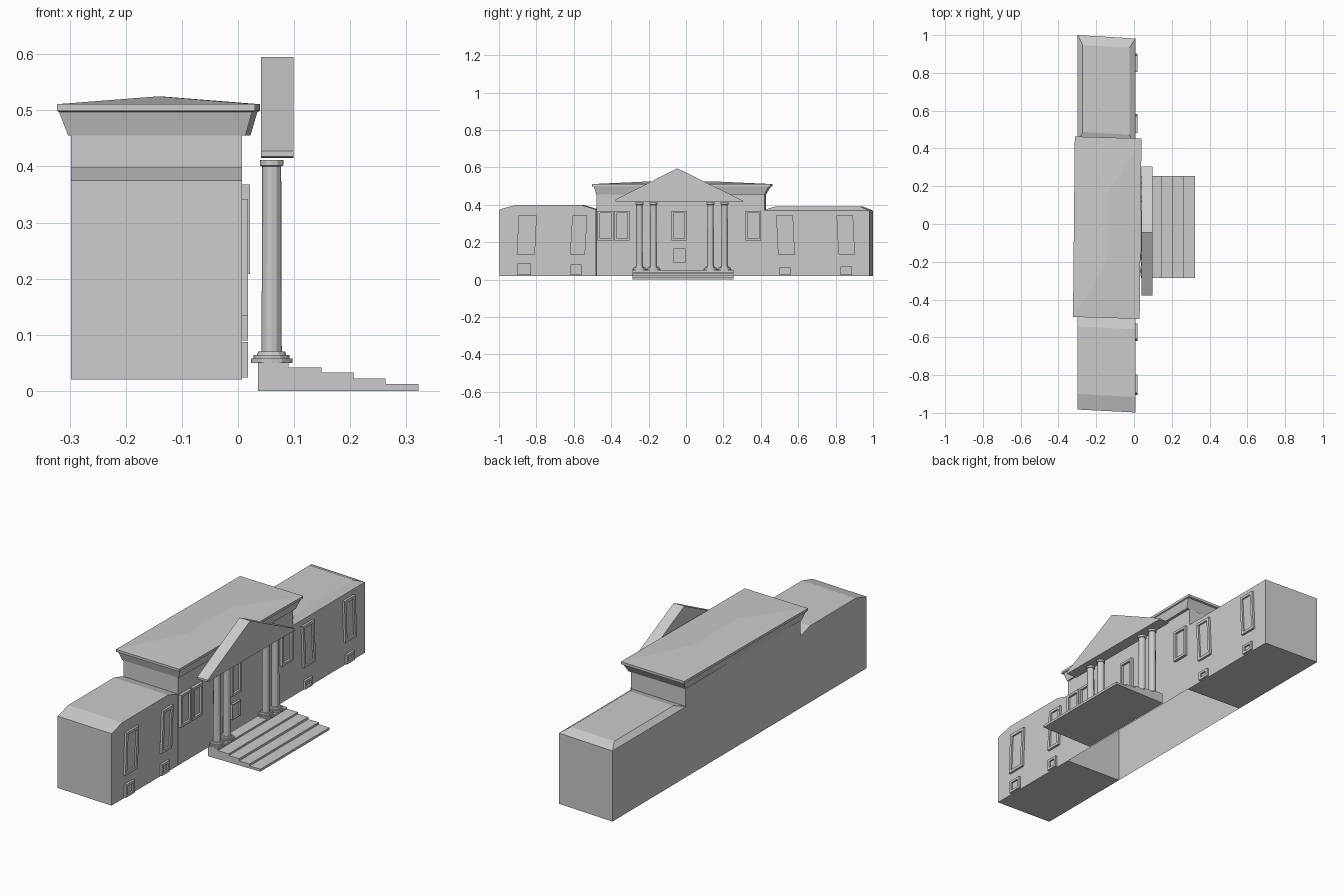
import bpy, bmesh, math

if "Cube" in bpy.data.objects:
    bpy.data.objects.remove(bpy.data.objects["Cube"])


def finish(bm, name):
    bmesh.ops.remove_doubles(bm, verts=bm.verts, dist=1e-5)
    bmesh.ops.recalc_face_normals(bm, faces=bm.faces)
    me = bpy.data.meshes.new(name)
    bm.to_mesh(me)
    bm.free()
    ob = bpy.data.objects.new(name, me)
    bpy.context.collection.objects.link(ob)
    return ob


def loft(name, rings, skew=0.0, turn=0.0, bottom=True, top=True):
    """Stack of rectangles (x0, x1, y0, y1, z), slightly out of square."""
    bm = bmesh.new()
    loops = []
    for x0, x1, y0, y1, z in rings:
        pts = [(x0, y0), (x1, y0), (x1, y1), (x0, y1)]
        loops.append([bm.verts.new((x + turn * y, y - skew * (x + 0.145), z)) for x, y in pts])
    for a, b in zip(loops, loops[1:]):
        for i in range(4):
            j = (i + 1) % 4
            bm.faces.new((a[i], a[j], b[j], b[i]))
    if bottom:
        bm.faces.new(loops[0][::-1])
    if top:
        bm.faces.new(loops[-1])
    return finish(bm, name)


def prism(name, profile, axis, lo, hi):
    """Extrude a 2D profile along x (profile is y,z) or y (profile is x,z)."""
    bm = bmesh.new()
    def at(p, t):
        return (t, p[0], p[1]) if axis == 'x' else (p[0], t, p[1])
    a = [bm.verts.new(at(p, lo)) for p in profile]
    b = [bm.verts.new(at(p, hi)) for p in profile]
    bm.faces.new(a)
    bm.faces.new(b[::-1])
    n = len(a)
    for i in range(n):
        bm.faces.new((a[i], a[(i + 1) % n], b[(i + 1) % n], b[i]))
    return finish(bm, name)


def window(name, y0, y1, z0, z1, x1=0.018, lean=0.0, frame=0.014):
    """Raised frame with a recessed pane."""
    bm = bmesh.new()
    def ring(x, m):
        return [bm.verts.new((x, y, z)) for y, z in
                ((y0 + m, z0 + m), (y1 + m * -1, z0 + m),
                 (y1 - m + lean, z1 - m), (y0 + m + lean, z1 - m))]
    rings = [ring(0.0, 0), ring(x1, 0), ring(x1, frame), ring(0.010, frame)]
    for a, b in zip(rings, rings[1:]):
        for i in range(4):
            bm.faces.new((a[i], a[(i + 1) % 4], b[(i + 1) % 4], b[i]))
    bm.faces.new(rings[-1])
    return finish(bm, name)


def column(name, cx, cy, profile, sides=12):
    """Turned column from a (radius, z) profile."""
    bm = bmesh.new()
    loops = [[bm.verts.new((cx + r * math.cos(2 * math.pi * i / sides),
                            cy + r * math.sin(2 * math.pi * i / sides), z))
              for i in range(sides)] for r, z in profile]
    for a, b in zip(loops, loops[1:]):
        for i in range(sides):
            j = (i + 1) % sides
            bm.faces.new((a[i], a[j], b[j], b[i]))
    bm.faces.new(loops[0][::-1])
    bm.faces.new(loops[-1])
    return finish(bm, name)


XB, XF = -0.298, 0.007   # back and front wall planes

# Central block, open underneath
loft("main_block", [(XB, XF, -0.475, 0.423, 0.02), (XB, XF, -0.475, 0.423, 0.457)],
     skew=0.03, bottom=False)

# Flared cornice, eave slab and hipped roof
loft("main_roof", [
    (XB, 0.018, -0.475, 0.423, 0.455),
    (-0.314, 0.030, -0.487, 0.448, 0.497),
    (-0.318, 0.035, -0.497, 0.458, 0.499),
    (-0.318, 0.035, -0.497, 0.458, 0.511),
    (-0.140, -0.140, -0.200, 0.155, 0.525)], skew=0.03, turn=0.01, top=False)

# Side wings with low roofs
loft("left_wing", [
    (XB, XF, -0.99, -0.474, 0.02),
    (XB, XF, -0.99, -0.474, 0.375),
    (XB, XF, -0.908, -0.55, 0.398)], skew=0.05)
loft("right_wing", [
    (XB, XF, 0.415, 0.991, 0.02),
    (XB, XF, 0.415, 0.991, 0.369),
    (-0.272, -0.025, 0.48, 0.94, 0.390)], skew=0.06)

# Tall wing windows
for i, (y0, y1, lean) in enumerate([(-0.905, -0.808, 0.01), (-0.62, -0.54, 0.012),
                                    (0.492, 0.582, -0.01), (0.815, 0.903, -0.01)]):
    window(f"wing_window_{i}", y0, y1, 0.134, 0.342, lean=lean)

# Basement windows
for i, (y0, y1, z1) in enumerate([(-0.90, -0.83, 0.087), (-0.618, -0.56, 0.08),
                                  (0.50, 0.56, 0.066), (0.825, 0.887, 0.07)]):
    window(f"basement_window_{i}", y0, y1, 0.024, z1, frame=0.012)

# Upper windows of the central block
for i, (y0, y1) in enumerate([(-0.473, -0.388), (-0.382, -0.302),
                              (-0.078, 0.003), (0.318, 0.402)]):
    window(f"main_window_{i}", y0, y1, 0.208, 0.368, x1=0.021, frame=0.012)
window("entrance_panel", -0.067, -0.003, 0.09, 0.166, frame=0.004)

# Entrance steps
edges = [(0.322, 0.012), (0.263, 0.022), (0.206, 0.033), (0.149, 0.042), (0.090, 0.051)]
outline = [(0.036, 0.0), (edges[0][0], 0.0)]
for k, (x, z) in enumerate(edges):
    outline.append((x, z))
    outline.append((edges[k + 1][0] if k < 4 else 0.036, z))
prism("entrance_steps", outline, 'y', -0.285, 0.255)

# Portico columns
shape = [(0.037, 0.050), (0.037, 0.058), (0.032, 0.058), (0.032, 0.064),
         (0.026, 0.064), (0.024, 0.070), (0.018, 0.070), (0.017, 0.400),
         (0.021, 0.402), (0.021, 0.412)]
for i, cy in enumerate((-0.249, -0.174, 0.131, 0.206)):
    column(f"portico_column_{i}", 0.060, cy, shape)

# Triangular pediment
prism("pediment", [(-0.378, 0.418), (0.305, 0.415), (0.305, 0.422), (-0.046, 0.595), (-0.378, 0.428)],
      'x', 0.041, 0.099)
